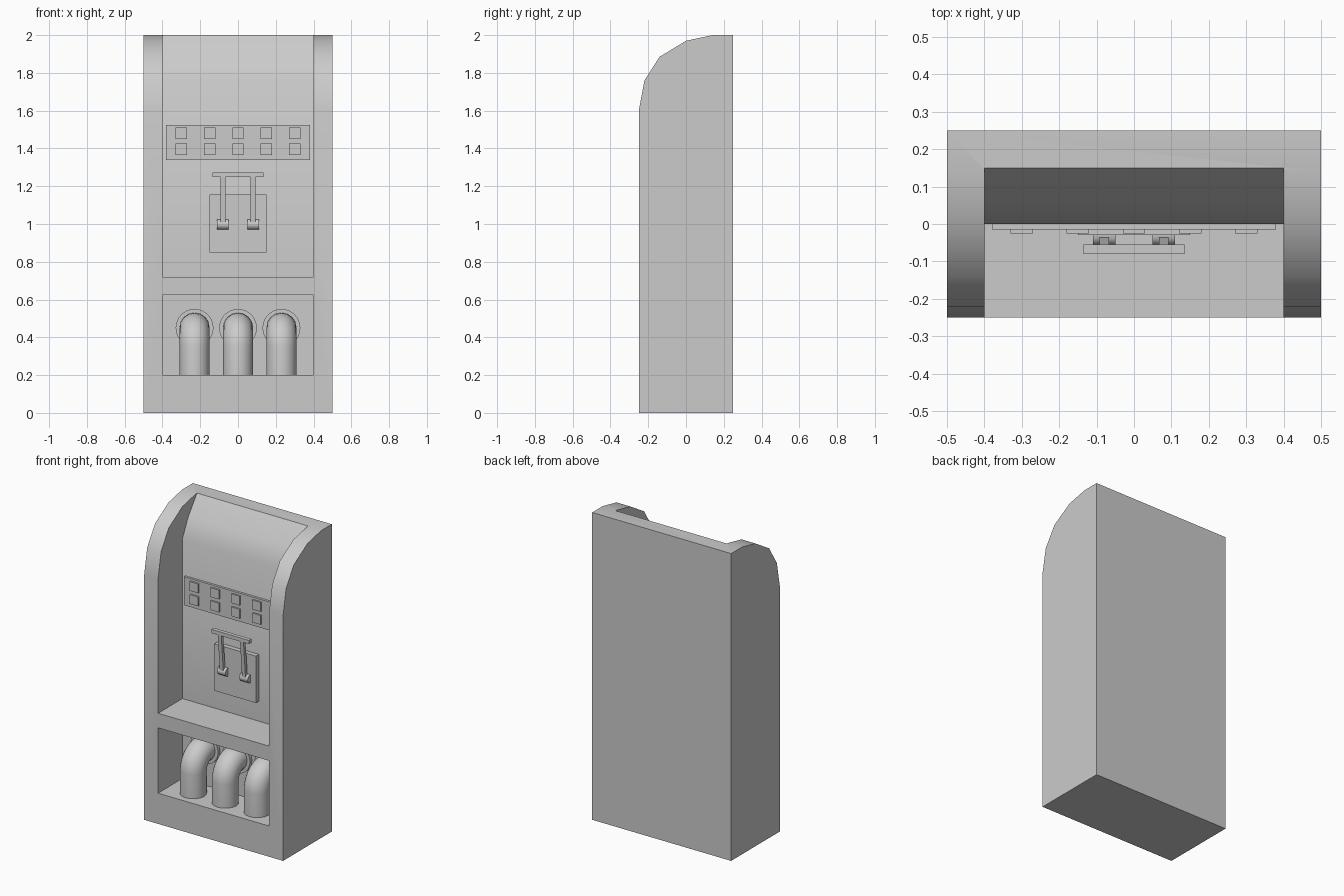
import bpy, bmesh, math
from mathutils import Matrix

if "Cube" in bpy.data.objects:
    bpy.data.objects.remove(bpy.data.objects["Cube"])


def finish(name, bm, angle=None):
    bmesh.ops.recalc_face_normals(bm, faces=bm.faces)
    mesh = bpy.data.meshes.new(name)
    bm.to_mesh(mesh)
    bm.free()
    obj = bpy.data.objects.new(name, mesh)
    bpy.context.collection.objects.link(obj)
    if angle:
        smooth(obj, angle)
    return obj


def activate(obj):
    bpy.ops.object.select_all(action='DESELECT')
    obj.select_set(True)
    bpy.context.view_layer.objects.active = obj


def smooth(obj, angle):
    activate(obj)
    bpy.ops.object.shade_smooth_by_angle(angle=math.radians(angle))


def extrude_x(name, profile, x0, x1, angle=None):
    """Extrude a closed (y, z) profile from x0 to x1."""
    bm = bmesh.new()
    face = bm.faces.new([bm.verts.new((x0, y, z)) for y, z in profile])
    ext = bmesh.ops.extrude_face_region(bm, geom=[face])
    new = [g for g in ext['geom'] if isinstance(g, bmesh.types.BMVert)]
    bmesh.ops.translate(bm, verts=new, vec=(x1 - x0, 0, 0))
    return finish(name, bm, angle)


def box(name, x, y, z):
    """Box from (min, max) ranges on each axis."""
    profile = [(y[0], z[0]), (y[1], z[0]), (y[1], z[1]), (y[0], z[1])]
    return extrude_x(name, profile, *x)


def cut(target, cutter):
    cutter.hide_render = True
    mod = target.modifiers.new("cut", 'BOOLEAN')
    mod.operation = 'DIFFERENCE'
    mod.solver = 'EXACT'
    mod.object = cutter
    activate(target)
    bpy.ops.object.modifier_apply(modifier=mod.name)
    bpy.data.objects.remove(cutter, do_unlink=True)


# Cabinet with a rounded front top
cabinet = extrude_x("cabinet", [
    (-0.25, 0), (0.25, 0), (0.25, 2), (0.14, 2), (0, 1.97),
    (-0.14, 1.885), (-0.22, 1.76), (-0.25, 1.6)], -0.5, 0.5)

# Upper recess, leaning back at the top, and lower pipe recess
cut(cabinet, extrude_x("upper_cutter", [
    (-0.4, 0.72), (0, 0.72), (0, 1.76), (0.06, 1.88), (0.15, 2.0),
    (0.225, 2.1), (-0.4, 2.1)], -0.4, 0.4))
cut(cabinet, box("lower_cutter", (-0.4, 0.4), (-0.4, 0), (0.2, 0.625)))
smooth(cabinet, 35)

# Button panel
box("button_panel", (-0.38, 0.38), (-0.015, 0.01), (1.34, 1.525))
for row, z in enumerate((1.395, 1.48)):
    for col in range(5):
        x = -0.3 + 0.15 * col
        box(f"button_{row}_{col}", (x - 0.03, x + 0.03), (-0.025, -0.01),
            (z - 0.03, z + 0.03))

# Double-arm switch: plate, hinges, arms and crossbar
box("switch_plate", (-0.15, 0.15), (-0.03, 0.01), (0.85, 1.155))
hinge = [(-0.025, 0.97), (-0.025, 1.025)] + [
    (-0.03 - 0.0275 * math.cos(a), 0.9975 + 0.0275 * math.sin(a))
    for a in (math.radians(90 - 22.5 * i) for i in range(9))]
for side, x in (("left", -0.08), ("right", 0.08)):
    extrude_x(f"hinge_{side}", hinge, x - 0.03, x + 0.03, 35)
    extrude_x(f"switch_arm_{side}", [
        (-0.054, 1.0), (-0.034, 1.0), (-0.057, 1.26), (-0.077, 1.26)],
        x - 0.0125, x + 0.0125)
box("switch_crossbar", (-0.135, 0.135), (-0.08, -0.055), (1.248, 1.272))

# Bent pipes with wall flanges
for i, x in enumerate((-0.23, 0, 0.23)):
    path = [(-0.13, 0.19)] + [
        (-0.03 - 0.1 * math.cos(a), 0.35 + 0.1 * math.sin(a))
        for a in (math.pi / 2 * k / 8 for k in range(9))] + [(0.005, 0.45)]
    curve = bpy.data.curves.new(f"pipe_{i}", 'CURVE')
    curve.dimensions = '3D'
    curve.bevel_depth = 0.08
    curve.bevel_resolution = 6
    curve.use_fill_caps = True
    spline = curve.splines.new('POLY')
    spline.points.add(len(path) - 1)
    for point, (y, z) in zip(spline.points, path):
        point.co = (x, y, z, 1)
    pipe = bpy.data.objects.new(f"pipe_{i}", curve)
    bpy.context.collection.objects.link(pipe)
    activate(pipe)
    bpy.ops.object.convert(target='MESH')
    smooth(bpy.context.view_layer.objects.active, 35)

    bm = bmesh.new()
    bmesh.ops.create_cone(
        bm, cap_ends=True, segments=32, radius1=0.1, radius2=0.1, depth=0.03,
        matrix=Matrix.Translation((x, -0.005, 0.45)) @ Matrix.Rotation(math.pi / 2, 4, 'X'))
    finish(f"pipe_flange_{i}", bm, 35)
